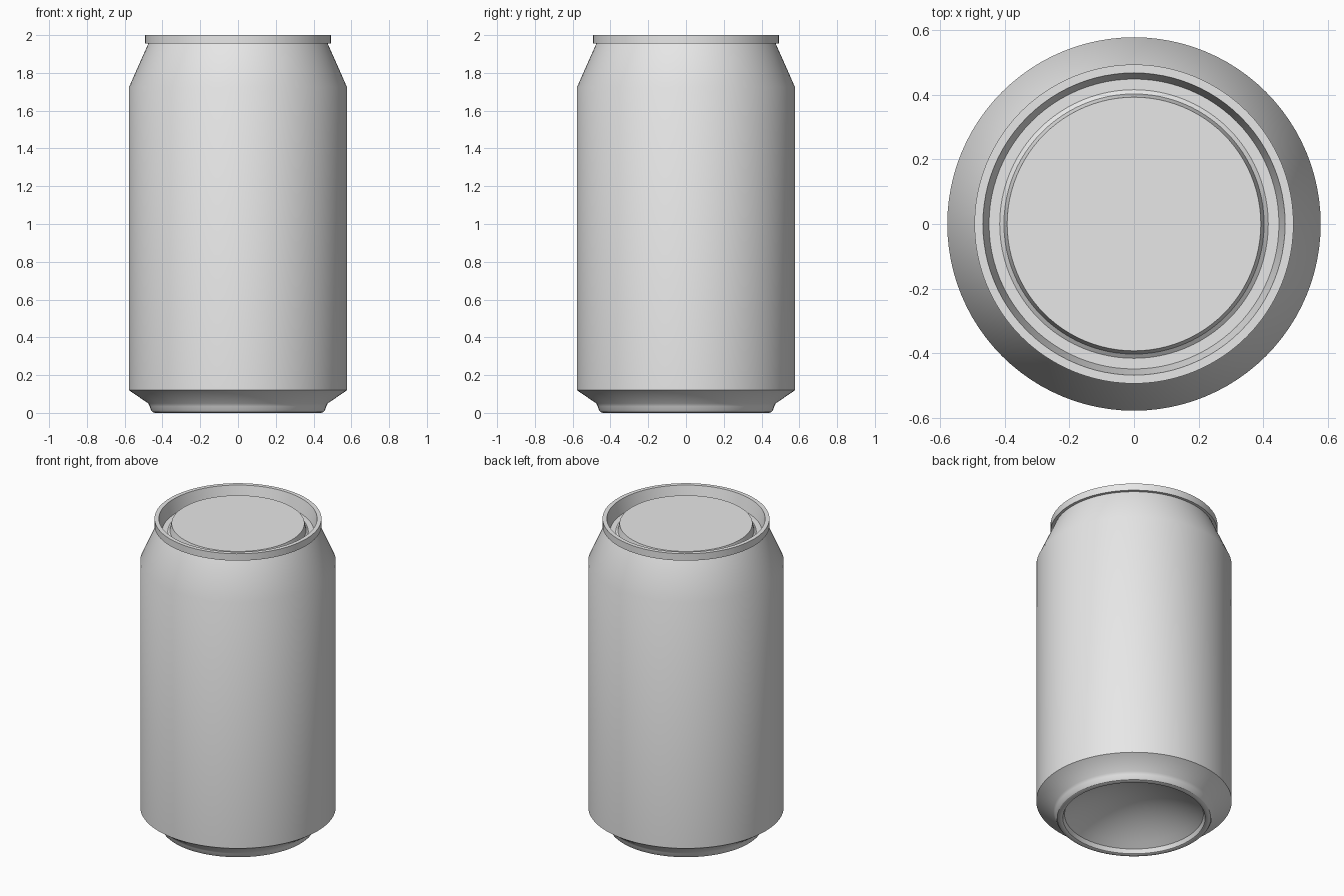
import bpy
import bmesh
import math

if "Cube" in bpy.data.objects:
    bpy.data.objects.remove(bpy.data.objects["Cube"])

SEGMENTS = 96

aluminium = bpy.data.materials.new("aluminium grey")
aluminium.diffuse_color = (0.8, 0.8, 0.8, 1.0)
aluminium.use_nodes = True
aluminium.node_tree.nodes["Principled BSDF"].inputs["Base Color"].default_value = aluminium.diffuse_color


def lathe(name, profile):
    """Spin an (r, z) profile around z; a radius of 0 makes a pole."""
    bm = bmesh.new()
    rings = []
    for r, z in profile:
        if r == 0:
            rings.append([bm.verts.new((0, 0, z))] * SEGMENTS)
        else:
            angles = (2 * math.pi * i / SEGMENTS for i in range(SEGMENTS))
            rings.append([bm.verts.new((r * math.cos(a), r * math.sin(a), z))
                          for a in angles])
    for low, high in zip(rings, rings[1:]):
        for i in range(SEGMENTS):
            j = (i + 1) % SEGMENTS
            corners = dict.fromkeys((low[i], low[j], high[j], high[i]))
            bm.faces.new(list(corners))
    mesh = bpy.data.meshes.new(name)
    bm.to_mesh(mesh)
    bm.free()
    mesh.materials.append(aluminium)
    obj = bpy.data.objects.new(name, mesh)
    bpy.context.collection.objects.link(obj)
    bpy.ops.object.select_all(action='DESELECT')
    obj.select_set(True)
    bpy.context.view_layer.objects.active = obj
    bpy.ops.object.shade_smooth_by_angle(angle=math.radians(30))
    return obj


# Concave dome underneath, from its centre out to the foot
DOME_R, DOME_LOW, DOME_RISE = 0.41, 0.03, 0.14
dome = []
for k in range(11):
    t = k / 10
    dome.append((DOME_R * t, DOME_LOW + DOME_RISE * (1 - t * t)))

# Rounded foot, lower chamfer, straight wall and sloping shoulder
foot = [(0.42, 0.004), (0.428, 0.0), (0.44, 0.0), (0.453, 0.005),
        (0.461, 0.016), (0.467, 0.034), (0.475, 0.05)]
wall = [(0.577, 0.12), (0.577, 1.725), (0.475, 1.955)]
lathe("can_body", dome + foot + wall)

# Lid: rim band, inner wall, groove and raised centre panel
lathe("can_lid", [(0.475, 1.955), (0.493, 1.955), (0.493, 2.0), (0.467, 2.0),
                  (0.448, 1.915), (0.415, 1.915), (0.402, 1.925),
                  (0.392, 1.968), (0, 1.968)])
